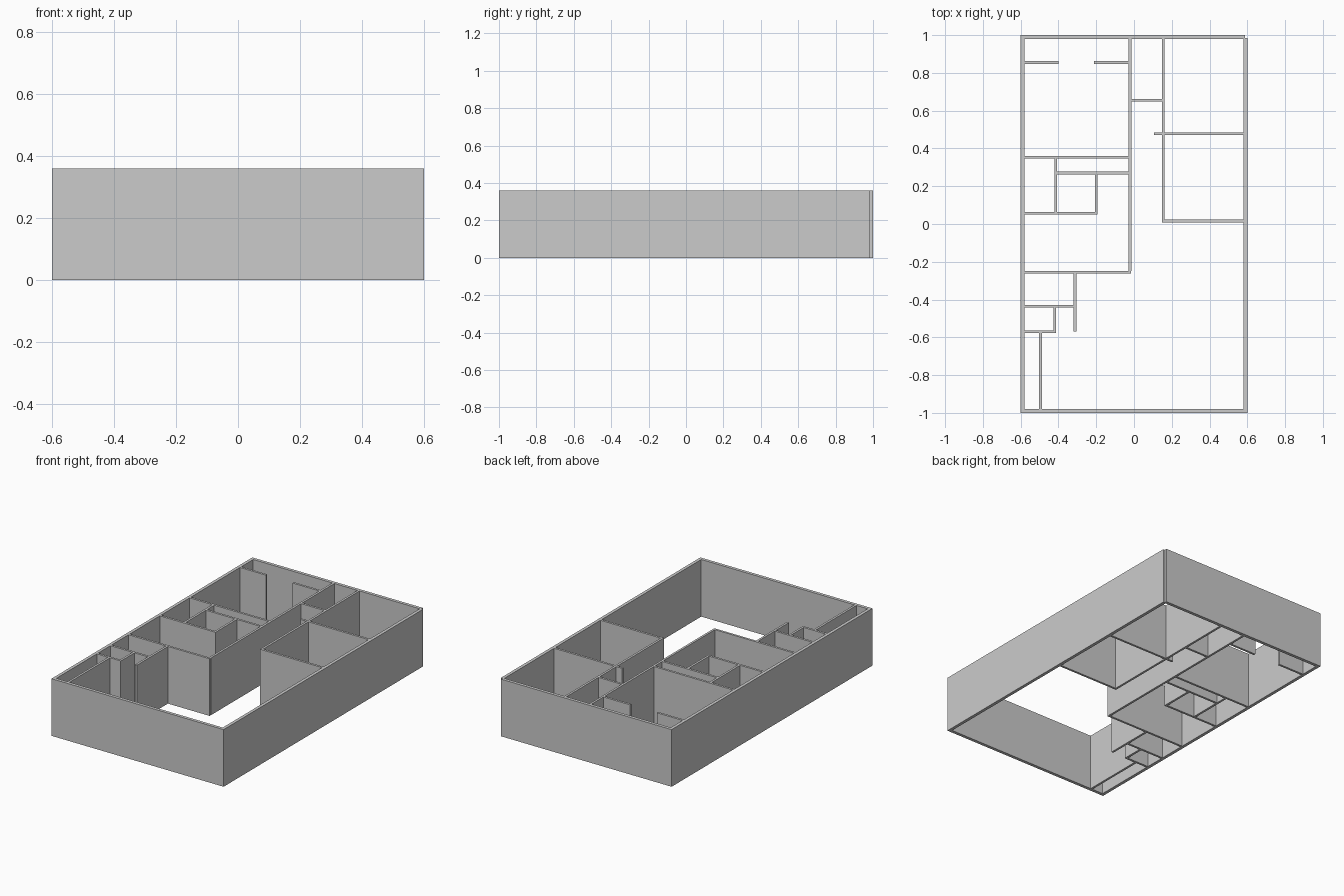
import bpy

if "Cube" in bpy.data.objects:
    bpy.data.objects.remove(bpy.data.objects["Cube"])

H = 0.36      # wall height
T = 0.014     # partition thickness


def wall(name, x0, x1, y0, y1):
    """Box wall standing on the ground between two plan corners."""
    bpy.ops.mesh.primitive_cube_add(size=1, location=((x0 + x1) / 2, (y0 + y1) / 2, H / 2))
    o = bpy.context.object
    o.name = name
    o.scale = (x1 - x0, y1 - y0, H)
    bpy.ops.object.transform_apply(location=False, rotation=False, scale=True)
    return o


# Outer shell, with a small notch at the back right corner
wall("outer_wall_left", -0.6, -0.58, -1, 1)
wall("outer_wall_front", -0.58, 0.58, -1, -0.98)
wall("outer_wall_right", 0.58, 0.6, -1, 0.985)
wall("outer_wall_back", -0.58, 0.588, 0.98, 1)

# Partitions running across: (name, y, x start, x end)
across = [
    ("closet_wall_left", 0.855, -0.58, -0.40),
    ("closet_wall_right", 0.855, -0.213, -0.02),
    ("back_bedroom_wall", 0.353, -0.58, -0.02),
    ("bath_back_wall", 0.27, -0.415, -0.02),
    ("bath_front_wall", 0.057, -0.58, -0.193),
    ("middle_room_front_wall", -0.255, -0.58, -0.015),
    ("store_back_wall", -0.435, -0.58, -0.312),
    ("store_front_wall", -0.57, -0.58, -0.414),
    ("hall_end_wall", 0.655, -0.02, 0.153),
    ("right_room_divider", 0.478, 0.105, 0.58),
    ("right_room_front_wall", 0.016, 0.147, 0.58),
]
for name, y, x0, x1 in across:
    wall(name, x0, x1, y - T / 2, y + T / 2)

# Partitions running front to back: (name, x, y start, y end)
along = [
    ("hall_left_wall", -0.021, -0.25, 0.98),
    ("hall_right_wall", 0.154, 0.012, 0.98),
    ("bath_left_wall", -0.415, 0.057, 0.353),
    ("bath_right_wall", -0.199, 0.052, 0.27),
    ("entry_wall", -0.312, -0.57, -0.255),
    ("store_side_wall", -0.419, -0.57, -0.435),
    ("front_strip_wall", -0.495, -0.98, -0.57),
]
for name, x, y0, y1 in along:
    wall(name, x - T / 2, x + T / 2, y0, y1)
